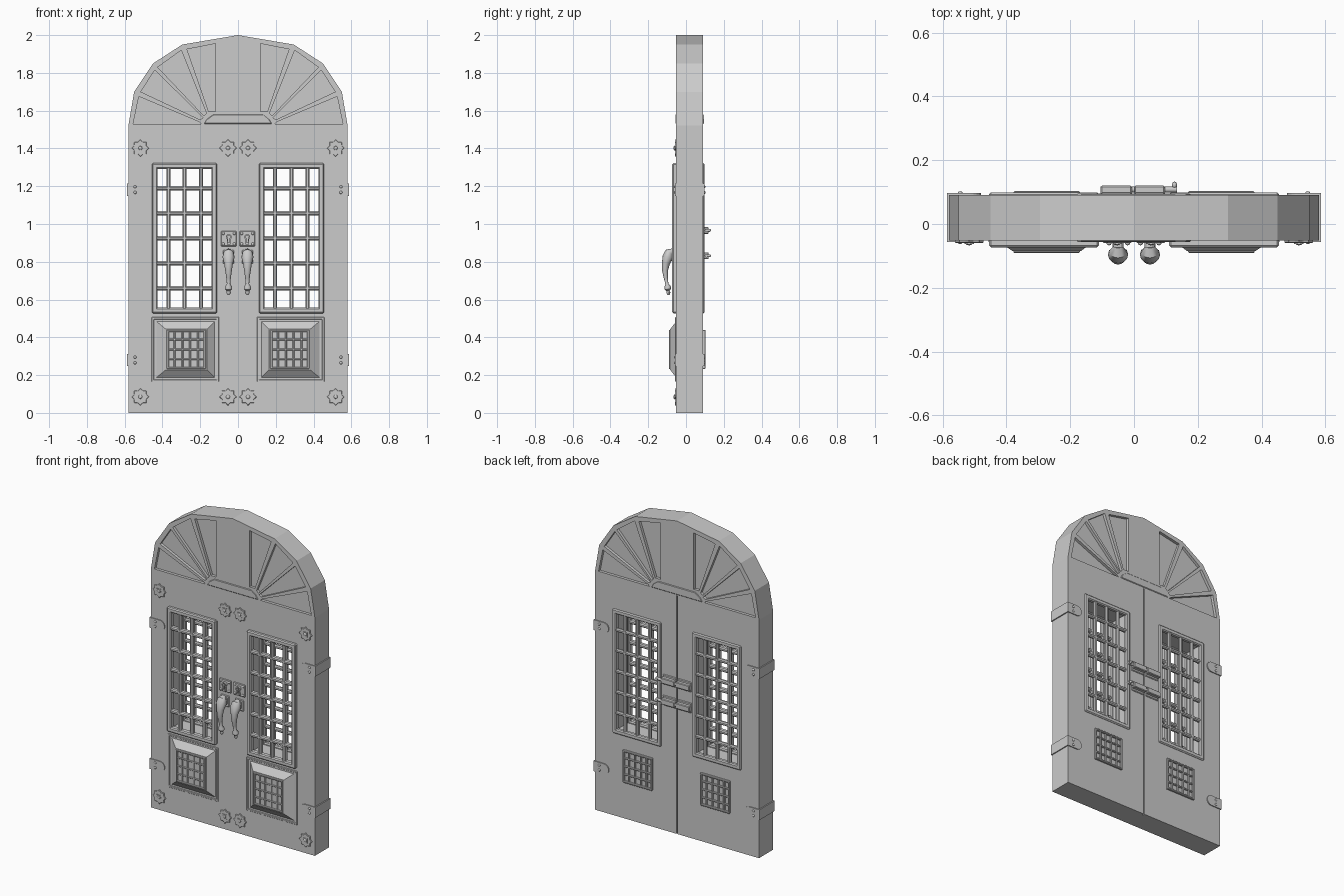
import bpy, bmesh, math
from mathutils import Vector, Matrix

if "Cube" in bpy.data.objects:
    bpy.data.objects.remove(bpy.data.objects["Cube"], do_unlink=True)

FRONT, BACK = -0.052, 0.091
SPRING = 1.522   # height where the arch starts


def finish(name, bm, mirror=True, bevel=0, smooth=False):
    bmesh.ops.recalc_face_normals(bm, faces=bm.faces[:])
    me = bpy.data.meshes.new(name)
    bm.to_mesh(me)
    bm.free()
    if smooth:
        for p in me.polygons:
            p.use_smooth = True
        me.set_sharp_from_angle(angle=math.radians(40))
    ob = bpy.data.objects.new(name, me)
    bpy.context.collection.objects.link(ob)
    if bevel:
        m = ob.modifiers.new("bevel", 'BEVEL')
        m.width, m.segments = bevel, 1
    if mirror:
        ob.modifiers.new("mirror", 'MIRROR').use_mirror_merge = False
    return ob


def box(bm, x0, x1, y0, y1, z0, z1):
    mat = Matrix.Translation(((x0 + x1) / 2, (y0 + y1) / 2, (z0 + z1) / 2))
    mat = mat @ Matrix.Diagonal((x1 - x0, y1 - y0, z1 - z0, 1))
    return bmesh.ops.create_cube(bm, size=1, matrix=mat)["verts"]


def thicken(bm, faces, depth):
    new = bmesh.ops.extrude_face_region(bm, geom=faces)["geom"]
    verts = [v for v in new if isinstance(v, bmesh.types.BMVert)]
    bmesh.ops.translate(bm, vec=(0, depth, 0), verts=verts)


def plate(bm, loops, y0, y1):
    """Flat slab from an outline followed by its holes, in x and z."""
    edges = []
    for loop in loops:
        vs = [bm.verts.new((x, y0, z)) for x, z in loop]
        edges += [bm.edges.new((a, b)) for a, b in zip(vs, vs[1:] + vs[:1])]
    out = bmesh.ops.triangle_fill(bm, edges=edges, use_beauty=True, normal=(0, -1, 0))
    thicken(bm, [f for f in out["geom"] if isinstance(f, bmesh.types.BMFace)], y1 - y0)


def rect(x0, x1, z0, z1):
    return [(x0, z0), (x1, z0), (x1, z1), (x0, z1)]


def ring(cx, cz, n, r0, r1=None):
    """Polygon or, with two radii, a star."""
    r1 = r1 or r0
    return [(cx + (r1 if i % 2 else r0) * math.cos(math.tau * i / n),
             cz + (r1 if i % 2 else r0) * math.sin(math.tau * i / n)) for i in range(n)]


def dome(bm, x, y, z, r, h):
    mat = Matrix.Translation((x, y, z)) @ Matrix.Diagonal((r, h, r, 1))
    bmesh.ops.create_uvsphere(bm, u_segments=10, v_segments=6, radius=1, matrix=mat)


def grille(name, x0, x1, z0, z1, y0, y1, cols, rows, rim, bar):
    bm = bmesh.new()
    step = 0.006
    for i in range(cols + 1):
        edge = i in (0, cols)
        w = rim if edge else bar
        c = x0 + w / 2 if i == 0 else x1 - w / 2 if edge else x0 + (x1 - x0) * i / cols
        s = 0 if edge else step / 2
        box(bm, c - w / 2, c + w / 2, y0 + s, y1 - s, z0, z1)
    for j in range(rows + 1):
        edge = j in (0, rows)
        w = rim if edge else bar
        c = z0 + w / 2 if j == 0 else z1 - w / 2 if edge else z0 + (z1 - z0) * j / rows
        s = 0 if edge else step / 2
        box(bm, x0, x1, y0 + s, y1 - s, c - w / 2, c + w / 2)
    finish(name, bm, bevel=bar * 0.28)


# Door leaves with window openings, and the strip closing the gap
bm = bmesh.new()
plate(bm, [rect(0.003, 0.58, 0, SPRING), rect(0.13, 0.435, 0.545, 1.305)], FRONT, BACK)
finish("door_leaf", bm)
bm = bmesh.new()
box(bm, -0.003, 0.003, FRONT, BACK - 0.012, 0, SPRING)
finish("meeting_strip", bm, mirror=False)

# Arched top with fan-shaped openings
half = [(0.58, SPRING), (0.55, 1.70), (0.45, 1.85), (0.295, 1.95)]
outline = half + [(0, 2)] + [(-x, z) for x, z in reversed(half)]
panels = [
    [(0.195, 1.53), (0.555, 1.53), (0.525, 1.675), (0.205, 1.54)],
    [(0.20, 1.552), (0.515, 1.70), (0.44, 1.815), (0.185, 1.562)],
    [(0.18, 1.572), (0.425, 1.83), (0.30, 1.92), (0.167, 1.585)],
    [(0.118, 1.595), (0.155, 1.595), (0.27, 1.925), (0.118, 1.955)],
]
flipped = [[(-x, z) for x, z in p] for p in panels]
bm = bmesh.new()
plate(bm, [outline] + panels + flipped, FRONT, BACK)
finish("arch_frame", bm, mirror=False)

# Panes and their inner trim
bm = bmesh.new()
for p in panels:
    plate(bm, [p], FRONT + 0.018, BACK - 0.018)
finish("fan_pane", bm)
bm = bmesh.new()
for p in panels:
    face = bm.faces.new([bm.verts.new((x, FRONT + 0.007, z)) for x, z in p])
    rim = bmesh.ops.inset_region(bm, faces=[face], thickness=0.006, use_even_offset=True)["faces"]
    bmesh.ops.delete(bm, geom=[face], context='FACES')
    thicken(bm, rim, BACK - FRONT - 0.014)
finish("fan_trim", bm)

# Low hub at the centre of the fan
bm = bmesh.new()
hub = [(-0.18, 1.53), (0.18, 1.53), (0.165, 1.555), (0.13, 1.58), (-0.13, 1.58), (-0.165, 1.555)]
plate(bm, [hub], FRONT - 0.004, BACK + 0.004)
finish("fan_hub", bm, mirror=False, bevel=0.003)

# Window grilles on both faces
grille("window_grille_front", 0.11, 0.455, 0.527, 1.322, -0.073, -0.035, 4, 6, 0.03, 0.022)
grille("window_grille_back", 0.11, 0.455, 0.527, 1.322, 0.07, 0.099, 4, 6, 0.03, 0.022)

# Raised lower panels with sloping sides
bm = bmesh.new()
vs = box(bm, 0.11, 0.447, -0.084, FRONT + 0.01, 0.175, 0.497)
for v in vs:
    if v.co.y < FRONT:
        v.co.x = 0.165 if v.co.x < 0.25 else 0.382
        v.co.z = 0.228 if v.co.z < 0.3 else 0.443
finish("lower_panel", bm)
bm = bmesh.new()
plate(bm, [rect(0.10, 0.457, 0.165, 0.507), rect(0.112, 0.445, 0.177, 0.495)],
      FRONT - 0.005, FRONT + 0.01)
finish("lower_panel_border", bm, bevel=0.002)
grille("lower_grille_front", 0.17, 0.378, 0.232, 0.44, -0.091, -0.078, 5, 4, 0.012, 0.01)
grille("lower_grille_back", 0.17, 0.378, 0.232, 0.44, 0.085, 0.103, 5, 4, 0.012, 0.01)

# Corner rosettes
flat, boss = bmesh.new(), bmesh.new()
for x in (0.053, 0.517):
    for z in (0.085, 1.402):
        plate(flat, [ring(x, z, 16, 0.046, 0.035)], FRONT - 0.007, FRONT + 0.004)
        plate(boss, [ring(x, z, 8, 0.014, 0.021)], FRONT - 0.010, FRONT)
        dome(boss, x, FRONT - 0.009, z, 0.011, 0.006)
finish("rosette", flat, bevel=0.002)
finish("rosette_boss", boss)

# Wrap-around hinges with rivets
straps, rivets = bmesh.new(), bmesh.new()
for z in (0.28, 1.182):
    arc = [(0.513 + 0.033 * math.cos(a), z + 0.033 * math.sin(a))
           for a in [math.pi * (0.5 + i / 10) for i in range(11)]]
    shape = arc + [(0.587, z - 0.033), (0.587, z + 0.033)]
    plate(straps, [shape], FRONT - 0.005, FRONT)
    plate(straps, [shape], BACK, BACK + 0.006)
    box(straps, 0.58, 0.587, FRONT, BACK, z - 0.033, z + 0.033)
    for dz in (-0.015, 0.015):
        for y in (FRONT - 0.005, BACK + 0.006):
            dome(rivets, 0.545, y, z + dz, 0.008, 0.006)
finish("hinge_strap", straps)
finish("hinge_rivet", rivets, smooth=True)

# Lock plates with raised keyhole rims and screws
bm = bmesh.new()
plate(bm, [rect(0.008, 0.09, 0.882, 0.962)], FRONT - 0.008, FRONT)
finish("lock_plate", bm, bevel=0.003)


def keyhole(s):
    a = [math.radians(-60 + 30 * i) for i in range(11)]
    top = [(0.049 + 0.012 * s * math.cos(t), 0.932 + 0.012 * s * math.sin(t)) for t in a]
    low = 0.914 - 0.018 * s
    return top + [(0.049 - 0.008 * s, low), (0.049 + 0.008 * s, low)]


bm = bmesh.new()
plate(bm, [keyhole(1.3), keyhole(0.7)], FRONT - 0.022, FRONT - 0.004)
finish("keyhole_rim", bm)
bm = bmesh.new()
for x in (0.02, 0.078):
    for z in (0.894, 0.95):
        dome(bm, x, FRONT - 0.008, z, 0.008, 0.007)
finish("lock_screw", bm, smooth=True)

# Curved pull handles, thick at the top with a small finial
path = [(-0.07, 0.858, 0.014), (-0.088, 0.85, 0.026), (-0.096, 0.825, 0.032),
        (-0.107, 0.79, 0.023), (-0.111, 0.755, 0.018), (-0.107, 0.715, 0.012),
        (-0.101, 0.683, 0.009), (-0.098, 0.668, 0.019), (-0.096, 0.655, 0.019),
        (-0.095, 0.646, 0.009), (-0.093, 0.636, 0.012), (-0.092, 0.625, 0.006)]
bm = bmesh.new()
rings = []
for i, (y, z, r) in enumerate(path):
    a, b = path[max(i - 1, 0)], path[min(i + 1, len(path) - 1)]
    t = Vector((0, b[0] - a[0], b[1] - a[1])).normalized()
    side = Vector((1, 0, 0))
    up = t.cross(side)
    rings.append([bm.verts.new(Vector((0.05, y, z)) + side * r * math.cos(k * math.tau / 12)
                               + up * r * 0.9 * math.sin(k * math.tau / 12)) for k in range(12)])
for a, b in zip(rings, rings[1:]):
    for k in range(12):
        bm.faces.new((a[k], a[k - 1], b[k - 1], b[k]))
bm.faces.new(rings[0])
bm.faces.new(rings[-1])
finish("pull_handle", bm, smooth=True)
bm = bmesh.new()
box(bm, 0.02, 0.08, FRONT - 0.008, FRONT, 0.79, 0.862)
box(bm, 0.033, 0.067, FRONT - 0.036, FRONT, 0.805, 0.85)
finish("handle_mount", bm, bevel=0.004)

# Sliding bolts on the back
for name, z in (("upper", 0.966), ("lower", 0.832)):
    bm = bmesh.new()
    for x0, x1 in ((-0.105, -0.007), (0.001, 0.097)):
        box(bm, x0, x1, BACK - 0.002, BACK + 0.007, z - 0.032, z + 0.032)
        box(bm, x0, x1, BACK, 0.12, z - 0.018, z + 0.018)
    finish(name + "_bolt_housing", bm, mirror=False, bevel=0.004)
    bm = bmesh.new()
    turn = Matrix.Translation((0.015, 0.108, z)) @ Matrix.Rotation(math.pi / 2, 4, 'Y')
    bmesh.ops.create_cone(bm, cap_ends=True, segments=12, radius1=0.009, radius2=0.009,
                          depth=0.24, matrix=turn)
    dome(bm, 0.127, 0.122, z, 0.008, 0.011)
    finish(name + "_bolt_rod", bm, mirror=False, smooth=True)
